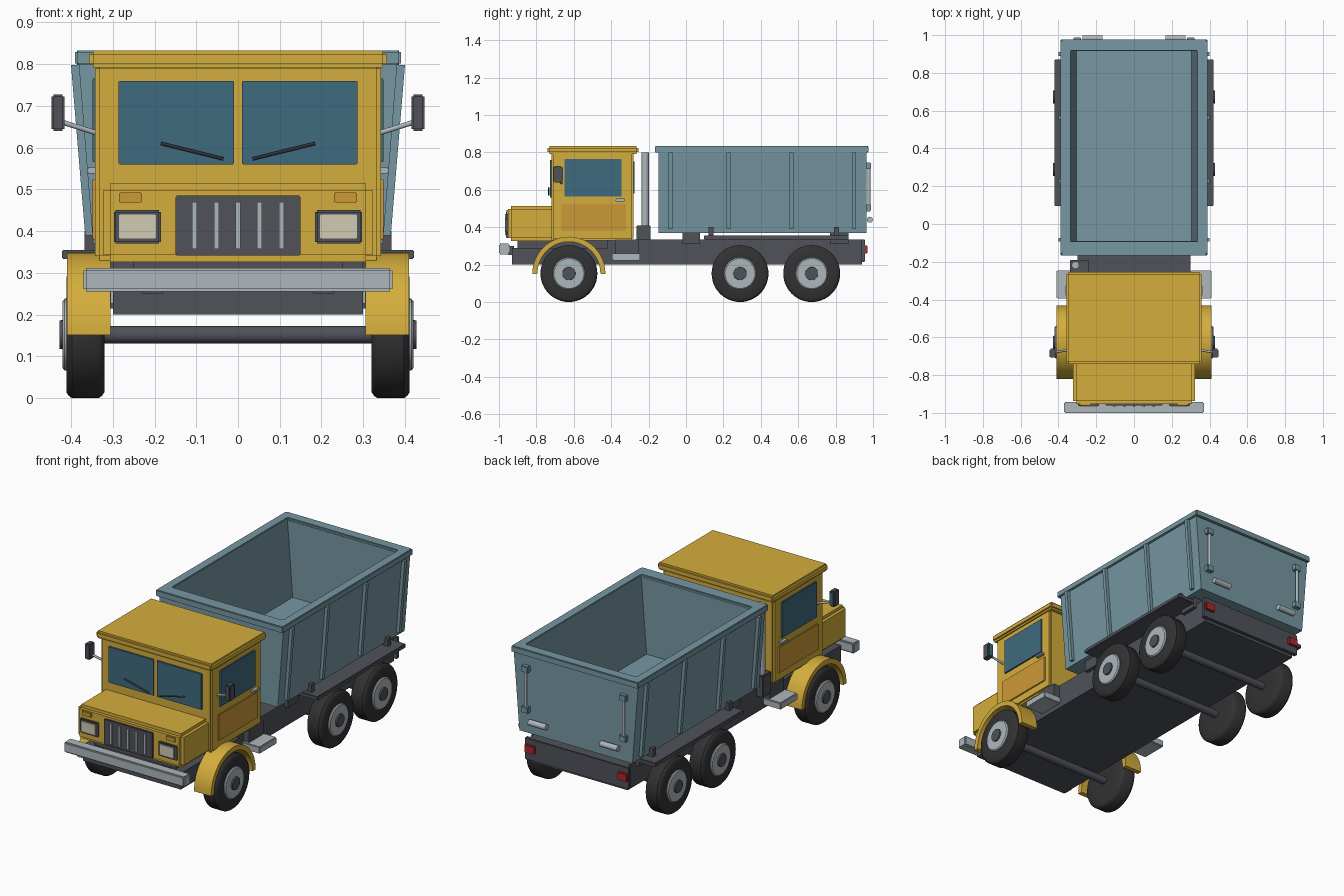
import bpy, bmesh, math
from mathutils import Vector

if "Cube" in bpy.data.objects:
    bpy.data.objects.remove(bpy.data.objects["Cube"])


def material(name, r, g, b):
    m = bpy.data.materials.new(name)
    m.use_nodes = True
    m.diffuse_color = (r, g, b, 1)
    m.node_tree.nodes["Principled BSDF"].inputs["Base Color"].default_value = (r, g, b, 1)
    return m


YELLOW = material("yellow paint", 0.66, 0.42, 0.045)
ORANGE = material("orange panel", 0.60, 0.32, 0.038)
STEEL = material("blue grey steel", 0.18, 0.31, 0.36)
DARK = material("dark grey", 0.08, 0.084, 0.102)
RUBBER = material("black rubber", 0.032, 0.032, 0.032)
METAL = material("light metal", 0.42, 0.475, 0.505)
GLASS = material("blue glass", 0.05, 0.145, 0.215)
LENS = material("headlight lens", 0.63, 0.60, 0.45)
RED = material("red lamp", 0.43, 0.021, 0.026)


def finish(bm, name, mat, bevel=0, smooth=False):
    bmesh.ops.recalc_face_normals(bm, faces=bm.faces)
    if bevel:
        bmesh.ops.bevel(bm, geom=bm.edges[:], offset=bevel, segments=2,
                        affect='EDGES', clamp_overlap=True)
    me = bpy.data.meshes.new(name)
    bm.to_mesh(me)
    bm.free()
    ob = bpy.data.objects.new(name, me)
    bpy.context.collection.objects.link(ob)
    me.materials.append(mat)
    if smooth:
        bpy.ops.object.select_all(action='DESELECT')
        ob.select_set(True)
        bpy.context.view_layer.objects.active = ob
        bpy.ops.object.shade_smooth_by_angle(angle=math.radians(35))
    return ob


def loft(name, loops, mat, bevel=0, closed=False, smooth=False):
    """Bridge loops of points; cap the ends unless the loops close on themselves."""
    bm = bmesh.new()
    rings = [[bm.verts.new(p) for p in loop] for loop in loops]
    n = len(rings[0])
    for a, b in zip(rings, rings[1:] + (rings[:1] if closed else [])):
        for i in range(n):
            j = (i + 1) % n
            bm.faces.new((a[i], a[j], b[j], b[i]))
    if not closed:
        bm.faces.new(rings[0])
        bm.faces.new(rings[-1])
    return finish(bm, name, mat, bevel, smooth)


def rect(x0, x1, y0, y1, z):
    return [(x0, y0, z), (x1, y0, z), (x1, y1, z), (x0, y1, z)]


def box(name, x, y, z, mat, bevel=0):
    return loft(name, [rect(*x, *y, z[0]), rect(*x, *y, z[1])], mat, bevel)


def pair(name, x, y, z, mat, bevel=0):
    box("left_" + name, x, y, z, mat, bevel)
    box("right_" + name, (-x[1], -x[0]), y, z, mat, bevel)


def rod(name, a, b, radius, mat, sides=16):
    a, b = Vector(a), Vector(b)
    turn = (b - a).to_track_quat('Z', 'Y')
    ring = [turn @ Vector((radius * math.cos(t), radius * math.sin(t), 0))
            for t in (math.tau * i / sides for i in range(sides))]
    return loft(name, [[p + e for p in ring] for e in (a, b)], mat, smooth=True)


def lathe_x(name, profile, cy, cz, mat, sides=48):
    """Spin (x, radius) points about the wheel axle."""
    loops = [[(x, cy + r * math.cos(t), cz + r * math.sin(t))
              for t in (math.tau * i / sides for i in range(sides))] for x, r in profile]
    return loft(name, loops, mat, smooth=True)


SIDES = (("left", 1), ("right", -1))

# Chassis
box("chassis", (-0.30, 0.30), (-0.93, 0.94), (0.20, 0.29), DARK)
box("chassis_upper", (-0.30, 0.30), (-0.42, 0.94), (0.29, 0.335), DARK)
box("cab_mount", (-0.25, 0.25), (-0.90, -0.42), (0.29, 0.335), DARK)
box("rear_beam", (-0.32, 0.32), (0.935, 0.957), (0.215, 0.335), DARK, 0.003)
pair("bumper_bracket", (0.18, 0.23), (-0.95, -0.92), (0.25, 0.30), DARK)
box("front_bumper", (-0.37, 0.37), (-1.0, -0.942), (0.255, 0.312), METAL, 0.006)
pair("tail_lamp", (0.255, 0.315), (0.95, 0.97), (0.258, 0.302), RED, 0.003)
pair("rear_mudguard", (0.29, 0.422), (0.095, 0.87), (0.333, 0.355), DARK, 0.003)
pair("bed_mount_front", (0.20, 0.32), (-0.02, 0.075), (0.31, 0.372), DARK)
pair("bed_mount_rear", (0.20, 0.32), (0.77, 0.87), (0.31, 0.372), DARK)
pair("step", (0.30, 0.41), (-0.395, -0.245), (0.222, 0.26), METAL, 0.004)
pair("step_bracket", (0.28, 0.335), (-0.38, -0.255), (0.26, 0.335), DARK)

# Wheels and axles
for label, cy in (("front", -0.626), ("middle", 0.289), ("rear", 0.672)):
    cz = 0.152
    rod(label + "_axle", (-0.34, cy, cz), (0.34, cy, cz), 0.021, DARK)
    for side, s in SIDES:
        tag = f"{side}_{label}_"
        tyre = [(0.32, 0.09), (0.32, 0.138), (0.326, 0.147), (0.334, 0.152),
                (0.398, 0.152), (0.405, 0.147), (0.411, 0.138), (0.411, 0.09)]
        lathe_x(tag + "tyre", [(s * x, r) for x, r in tyre], cy, cz, RUBBER)
        lathe_x(tag + "rim", [(s * 0.40, 0.086), (s * 0.415, 0.086), (s * 0.42, 0.08)],
                cy, cz, METAL)
        lathe_x(tag + "hub", [(s * 0.41, 0.036), (s * 0.428, 0.034)], cy, cz, DARK, 24)

# Front fenders
for side, s in SIDES:
    arc = []
    for i in range(25):
        t = math.radians(-1 + 182 * i / 24)
        c, d = math.cos(t), math.sin(t)
        arc.append([(s * x, -0.626 + r * c, 0.154 + r * d)
                    for x, r in ((0.305, 0.168), (0.41, 0.168), (0.41, 0.195), (0.305, 0.195))])
    loft(side + "_fender", arc, YELLOW, smooth=True)

# Cab and hood
box("cab", (-0.342, 0.342), (-0.72, -0.28), (0.33, 0.80), YELLOW, 0.01)
box("roof", (-0.357, 0.357), (-0.74, -0.255), (0.792, 0.833), YELLOW, 0.01)
box("hood", (-0.323, 0.323), (-0.953, -0.70), (0.326, 0.514), YELLOW, 0.017)

# Cab windows, doors and handles
pair("windshield", (0.01, 0.286), (-0.728, -0.715), (0.56, 0.76), GLASS, 0.002)
pair("side_window", (0.335, 0.349), (-0.65, -0.345), (0.565, 0.765), GLASS, 0.002)
pair("door_panel", (0.335, 0.348), (-0.665, -0.32), (0.38, 0.525), ORANGE, 0.002)
pair("door_handle", (0.34, 0.362), (-0.378, -0.325), (0.538, 0.552), METAL, 0.003)
box("rear_window", (-0.2, 0.2), (-0.283, -0.276), (0.58, 0.75), GLASS)

# Grille, headlights and indicators
box("grille", (-0.15, 0.15), (-0.962, -0.945), (0.342, 0.485), DARK, 0.003)
for i in range(5):
    x = (i - 2) * 0.052
    box(f"grille_bar_{i + 1}", (x - 0.006, x + 0.006), (-0.969, -0.955), (0.357, 0.47), METAL)
pair("headlight_housing", (0.185, 0.297), (-0.964, -0.945), (0.37, 0.45), DARK, 0.004)
pair("headlight", (0.197, 0.285), (-0.969, -0.955), (0.382, 0.44), LENS, 0.002)
pair("indicator", (0.23, 0.285), (-0.961, -0.945), (0.468, 0.492), ORANGE, 0.002)

# Wipers and mirrors
for side, s in SIDES:
    rod(side + "_wiper", (s * 0.035, -0.734, 0.573), (s * 0.185, -0.734, 0.61), 0.004, DARK, 8)
    rod(side + "_mirror_arm", (s * 0.335, -0.665, 0.634), (s * 0.425, -0.68, 0.662), 0.006, METAL)
pair("mirror", (0.415, 0.447), (-0.708, -0.662), (0.64, 0.727), DARK, 0.005)
pair("mirror_glass", (0.419, 0.443), (-0.664, -0.658), (0.648, 0.719), GLASS)

# Exhaust stack
box("exhaust_base", (-0.34, -0.24), (-0.265, -0.19), (0.29, 0.41), DARK, 0.004)
rod("exhaust_stack", (-0.31, -0.218, 0.38), (-0.31, -0.218, 0.80), 0.02, METAL, 24)

# Dump bed: tapered open tub, top rim and outer ribs
loft("dump_bed", [rect(-0.305, 0.305, -0.09, 0.915, 0.40),
                  rect(-0.337, 0.337, -0.09, 0.915, 0.82),
                  rect(-0.383, 0.383, -0.147, 0.965, 0.82),
                  rect(-0.347, 0.347, -0.147, 0.965, 0.37)], STEEL)
loft("bed_rim", [rect(-0.337, 0.337, -0.092, 0.918, 0.798), rect(-0.337, 0.337, -0.092, 0.918, 0.833),
                 rect(-0.39, 0.39, -0.167, 0.977, 0.833), rect(-0.39, 0.39, -0.167, 0.977, 0.798)],
     STEEL, 0.004, closed=True)
for side, s in SIDES:
    for i, y in enumerate((-0.083, 0.227, 0.564, 0.90)):
        foot = sorted((s * 0.335, s * 0.366))
        head = sorted((s * 0.37, s * 0.40))
        loft(f"{side}_bed_rib_{i + 1}", [rect(*foot, y - 0.01, y + 0.01, 0.39),
                                        rect(*head, y - 0.01, y + 0.01, 0.798)], STEEL)
pair("bed_bracket_front", (0.335, 0.368), (0.12, 0.147), (0.35, 0.40), DARK)
pair("bed_bracket_rear", (0.335, 0.368), (0.79, 0.817), (0.35, 0.40), DARK)

# Tailgate hardware
pair("latch_top", (0.28, 0.32), (0.96, 0.988), (0.71, 0.745), STEEL, 0.003)
pair("latch_bottom", (0.28, 0.32), (0.96, 0.988), (0.485, 0.52), STEEL, 0.003)
for side, s in SIDES:
    rod(side + "_latch_rod", (s * 0.30, 0.978, 0.51), (s * 0.30, 0.978, 0.72), 0.008, METAL)
    rod(side + "_tailgate_handle", (s * 0.167, 0.983, 0.44), (s * 0.273, 0.983, 0.44), 0.016, METAL)
